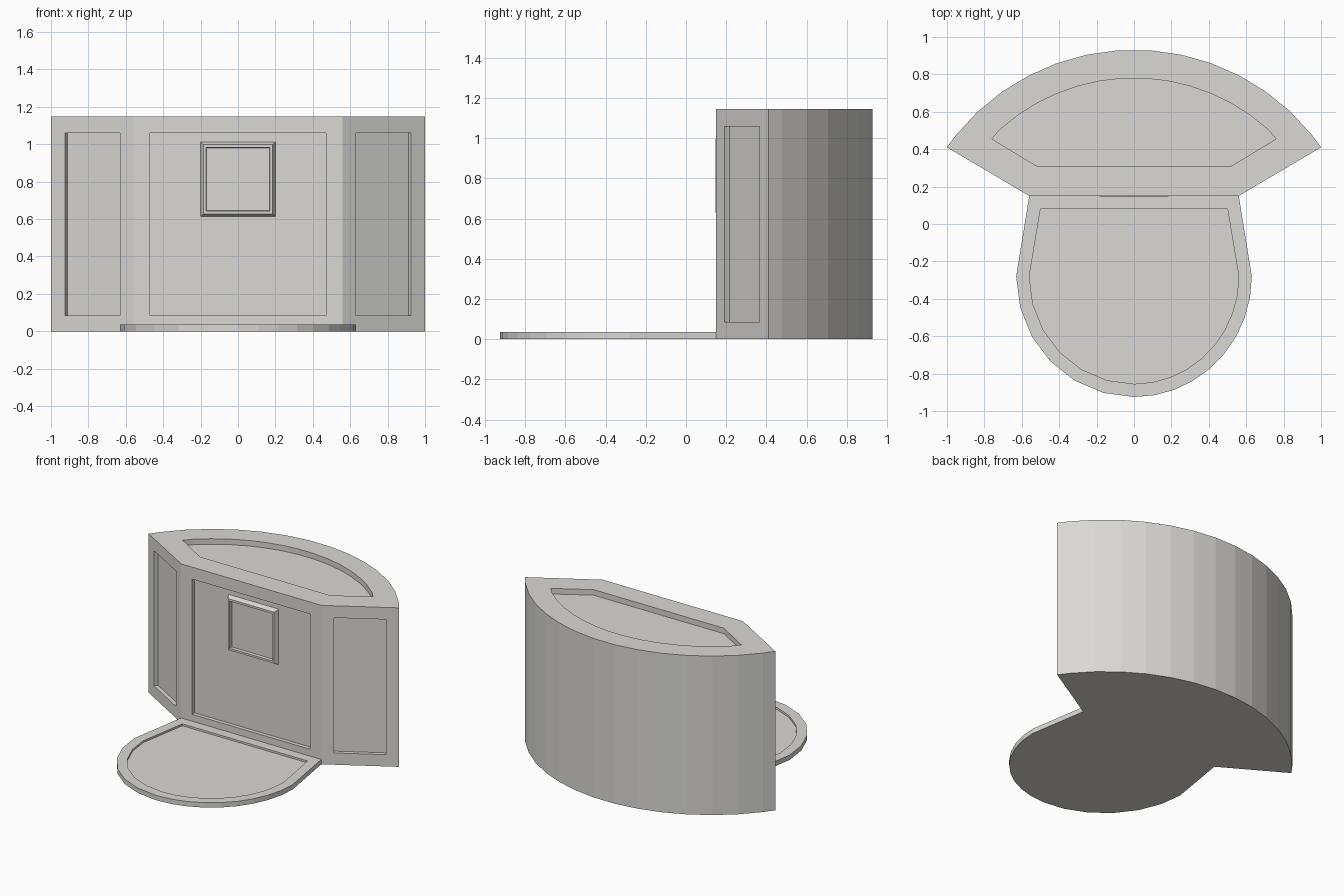
import bpy, bmesh
from math import sin, cos, radians
from mathutils import Vector

if "Cube" in bpy.data.objects:
    bpy.data.objects.remove(bpy.data.objects["Cube"])

stone = bpy.data.materials.new("warm light grey")
stone.use_nodes = True
COLOUR = (0.70, 0.69, 0.66, 1)
stone.diffuse_color = COLOUR
stone.node_tree.nodes["Principled BSDF"].inputs["Base Color"].default_value = COLOUR

HEIGHT, PLATE, DEPTH = 1.147, 0.035, 0.028


def finish(bm, name):
    bmesh.ops.recalc_face_normals(bm, faces=bm.faces)
    mesh = bpy.data.meshes.new(name)
    bm.to_mesh(mesh)
    bm.free()
    mesh.materials.append(stone)
    obj = bpy.data.objects.new(name, mesh)
    bpy.context.collection.objects.link(obj)
    return obj


def band(bm, a, b):
    """Join two loops of equal length with quads."""
    n = len(a)
    return [bm.faces.new((a[i], a[(i + 1) % n], b[(i + 1) % n], b[i])) for i in range(n)]


def prism(bm, outline, height):
    """Return the side faces and the top face."""
    low = [bm.verts.new((x, y, 0)) for x, y in outline]
    high = [bm.verts.new((x, y, height)) for x, y in outline]
    bm.faces.new(low[::-1])
    return band(bm, low, high), bm.faces.new(high)


def recess(bm, face, points, depth):
    """Sink a panel with the given outline into a flat face."""
    face.normal_update()
    inward = -face.normal * depth
    outer = list(face.verts)
    bm.faces.remove(face)
    rim = [bm.verts.new(p) for p in points]
    floor = [bm.verts.new(Vector(p) + inward) for p in points]
    band(bm, outer, rim)
    band(bm, rim, floor)
    bm.faces.new(floor)


def side_panel(bm, face, u0, u1, z0, z1):
    a, b = face.verts[0].co.copy(), face.verts[1].co.copy()
    spots = ((u0, z0), (u1, z0), (u1, z1), (u0, z1))
    recess(bm, face, [a.lerp(b, u) + Vector((0, 0, z)) for u, z in spots], DEPTH)


# Cabinet with angled wings and a rounded back
def cabinet_outline(corners, radius, spread):
    steps = [(k + 0.5) / 7 * spread for k in range(6, -8, -1)]
    arc = [(radius * sin(radians(t)), radius * cos(radians(t)) - 0.29) for t in steps]
    (tip_x, tip_y), (x, y) = corners
    return [(-tip_x, tip_y), (-x, y), (x, y), (tip_x, tip_y)] + arc


bm = bmesh.new()
sides, top = prism(bm, cabinet_outline(((1, 0.41), (0.56, 0.15)), 1.2215, 54.9), HEIGHT)
inner = cabinet_outline(((0.76, 0.455), (0.52, 0.31)), 1.07, 45.3)
recess(bm, top, [(x, y, HEIGHT) for x, y in inner], 0.04)
for face, u0, u1 in zip(sides[:3], (0.17, 0.08, 0.16), (0.84, 0.92, 0.83)):
    side_panel(bm, face, u0, u1, 0.085, 1.06)
finish(bm, "cabinet")


# Rounded floor plate in front, with a shallow sunken centre
def plate_outline(back_x, back_y, rx, ry):
    turns = [180 + 15 * k for k in range(6)] + [270 + 10 * k for k in range(10)]
    arc = [(rx * cos(radians(t)), ry * sin(radians(t)) - 0.28) for t in turns]
    return [(-back_x, back_y)] + arc + [(back_x, back_y)]


bm = bmesh.new()
sides, top = prism(bm, plate_outline(0.56, 0.15, 0.63, 0.645), PLATE)
inner = plate_outline(0.5, 0.08, 0.56, 0.575)
recess(bm, top, [(x, y, PLATE) for x, y in inner], 0.014)
finish(bm, "floor_plate")

# Square frame on the centre panel: sloped outside, flat lip, sunken middle
bm = bmesh.new()
loops = []
for half, y in ((0.2, 0.178), (0.185, 0.148), (0.17, 0.148), (0.168, 0.17)):
    loops.append([bm.verts.new((sx * half, y, 0.8125 + sz * half))
                  for sx, sz in ((-1, -1), (1, -1), (1, 1), (-1, 1))])
for a, b in zip(loops, loops[1:]):
    band(bm, a, b)
bm.faces.new(loops[-1])
bm.faces.new(loops[0][::-1])
finish(bm, "panel_frame")
